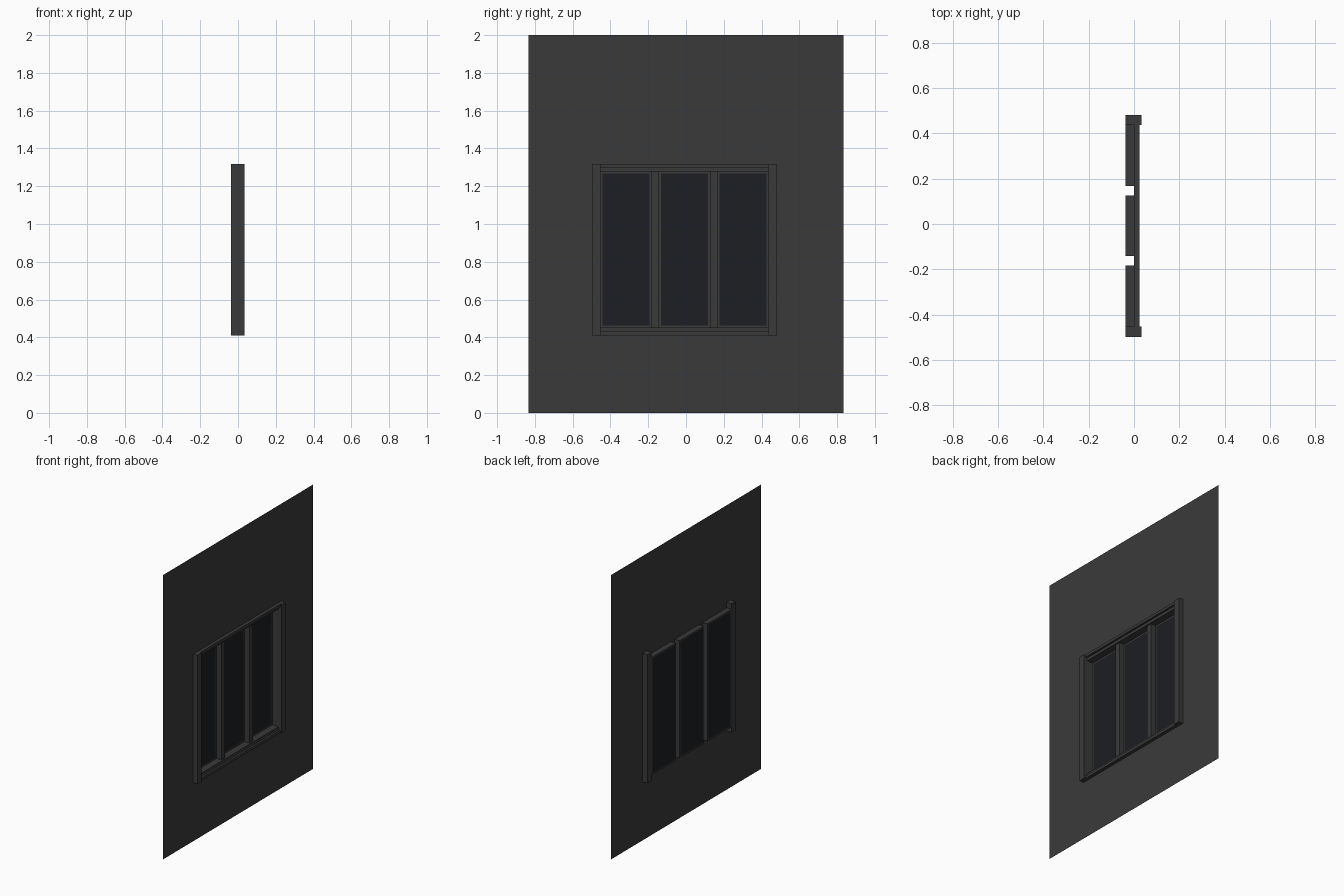
import bpy, bmesh

if "Cube" in bpy.data.objects:
    bpy.data.objects.remove(bpy.data.objects["Cube"])

def material(name, rgb):
    m = bpy.data.materials.new(name)
    m.diffuse_color = (*rgb, 1)
    m.use_nodes = True
    m.node_tree.nodes["Principled BSDF"].inputs["Base Color"].default_value = m.diffuse_color
    return m

WALL = material("dark_grey", (0.042, 0.042, 0.042))
GLASS = material("dark_glass", (0.012, 0.013, 0.017))

def finish(name, bm, mat):
    bmesh.ops.remove_doubles(bm, verts=bm.verts, dist=1e-5)
    me = bpy.data.meshes.new(name)
    bm.to_mesh(me)
    bm.free()
    me.materials.append(mat)
    ob = bpy.data.objects.new(name, me)
    bpy.context.collection.objects.link(ob)
    return ob

def quad(bm, pts):
    bm.faces.new([bm.verts.new(p) for p in pts])

def box(name, x, y, z, mat=WALL):
    bm = bmesh.new()
    bmesh.ops.create_cube(bm, size=1)
    for v in bm.verts:
        v.co = [(a + b) / 2 + c * (b - a) for (a, b), c in zip((x, y, z), v.co)]
    return finish(name, bm, mat)

def loop(x, y, z, inset=0):
    (a, b), (c, d) = y, z
    i = inset
    return [(x, a + i, c + i), (x, b - i, c + i), (x, b - i, d - i), (x, a + i, d - i)]

PANES = [(-0.452, -0.184), (-0.142, 0.126), (0.168, 0.436)]
PZ = (0.452, 1.278)
BACK = -0.038

# thin wall sheet with three openings
bm = bmesh.new()
ys = [-0.833] + [v for p in PANES for v in p] + [0.833]
zs = [0, *PZ, 2]
for i in range(len(ys) - 1):
    for j in range(3):
        if not (j == 1 and (ys[i], ys[i + 1]) in PANES):
            quad(bm, loop(0, (ys[i], ys[i + 1]), (zs[j], zs[j + 1])))
finish("wall_panel", bm, WALL)

# recessed pane housings, each with a narrow rim and a glass sheet
for n, y in enumerate(PANES):
    bm = bmesh.new()
    rings = [loop(0, y, PZ), loop(BACK, y, PZ), loop(BACK, y, PZ, 0.01)]
    for a, b in zip(rings, rings[1:]):
        for k in range(4):
            m = (k + 1) % 4
            quad(bm, [a[k], a[m], b[m], b[k]])
    finish(f"pane_housing_{n}", bm, WALL)
    bm = bmesh.new()
    quad(bm, loop(BACK, y, PZ, 0.01))
    finish(f"glass_{n}", bm, GLASS)

# side posts running through the wall
for side, y in (("left", (-0.498, -0.452)), ("right", (0.436, 0.482))):
    box(f"{side}_post", (BACK, 0.034), y, (0.411, 1.317))

# stepped top and bottom rails
RY = (-0.452, 0.436)
for name, outer, inner in (("top", (1.298, 1.317), (1.278, 1.298)),
                           ("bottom", (0.411, 0.430), (0.430, 0.452))):
    box(f"{name}_rail", (0, 0.024), RY, outer)
    box(f"{name}_rail_lip", (0, 0.010), RY, inner)
